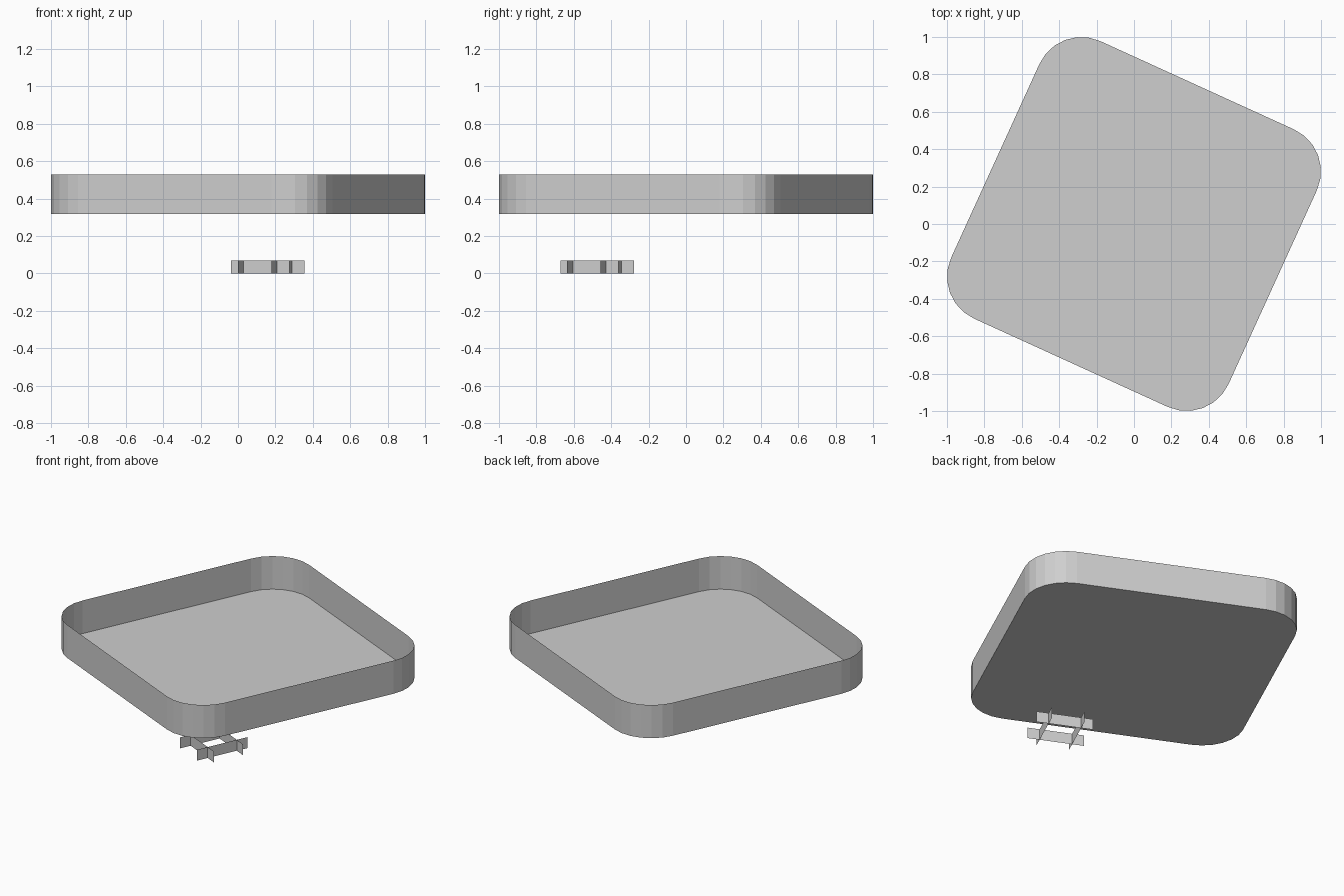
import bpy, bmesh, math
from mathutils import Matrix, Vector

cube = bpy.data.objects.get("Cube")
if cube:
    bpy.data.objects.remove(cube, do_unlink=True)

TURN = math.radians(-24.5)

grey = bpy.data.materials.new("light_grey")
grey.use_nodes = True
grey.diffuse_color = (0.62, 0.62, 0.62, 1)
grey.node_tree.nodes["Principled BSDF"].inputs["Base Color"].default_value = grey.diffuse_color


def add_object(name, bm, location):
    """Turn a bmesh into a flat-shaded object rotated to the shared heading."""
    bm.transform(Matrix.Translation(location) @ Matrix.Rotation(TURN, 4, "Z"))
    mesh = bpy.data.meshes.new(name)
    bm.to_mesh(mesh)
    bm.free()
    mesh.materials.append(grey)
    obj = bpy.data.objects.new(name, mesh)
    bpy.context.collection.objects.link(obj)
    return obj


def rounded_square(half, radius, steps):
    """Outline points, counter-clockwise, with an arc at each corner."""
    points = []
    for corner in range(4):
        mid = math.radians(45 + 90 * corner)
        centre = Vector((math.cos(mid), math.sin(mid), 0)) * (half - radius) * math.sqrt(2)
        for i in range(steps + 1):
            a = math.pi / 2 * (corner + i / steps)
            points.append(centre + Vector((math.cos(a), math.sin(a), 0)) * radius)
    return points


# Open tray: a thin floor sheet with a wall rising from its rim
bm = bmesh.new()
rim = [bm.verts.new(p) for p in rounded_square(0.815, 0.246, 6)]
floor = bm.faces.new(rim)
wall = bmesh.ops.extrude_edge_only(bm, edges=list(floor.edges))
top = [g for g in wall["geom"] if isinstance(g, bmesh.types.BMVert)]
bmesh.ops.translate(bm, verts=top, vec=(0, 0, 0.212))
bmesh.ops.recalc_face_normals(bm, faces=bm.faces)
add_object("tray", bm, (0, 0, 0.318))


# Crossed strips standing below the front corner of the tray
def strip(name, offset, angle, length=0.342, height=0.07):
    bm = bmesh.new()
    ends = [(-length / 2, 0), (length / 2, 0), (length / 2, height), (-length / 2, height)]
    bm.faces.new([bm.verts.new((x, offset, z)) for x, z in ends])
    bm.transform(Matrix.Rotation(angle, 4, "Z"))
    add_object(name, bm, (0.16, -0.475, 0))


for label, angle in (("cross_strip", 0), ("long_strip", math.pi / 2)):
    for number, side in enumerate((-1, 1), 1):
        strip(f"{label}_{number}", side * 0.098, angle)
